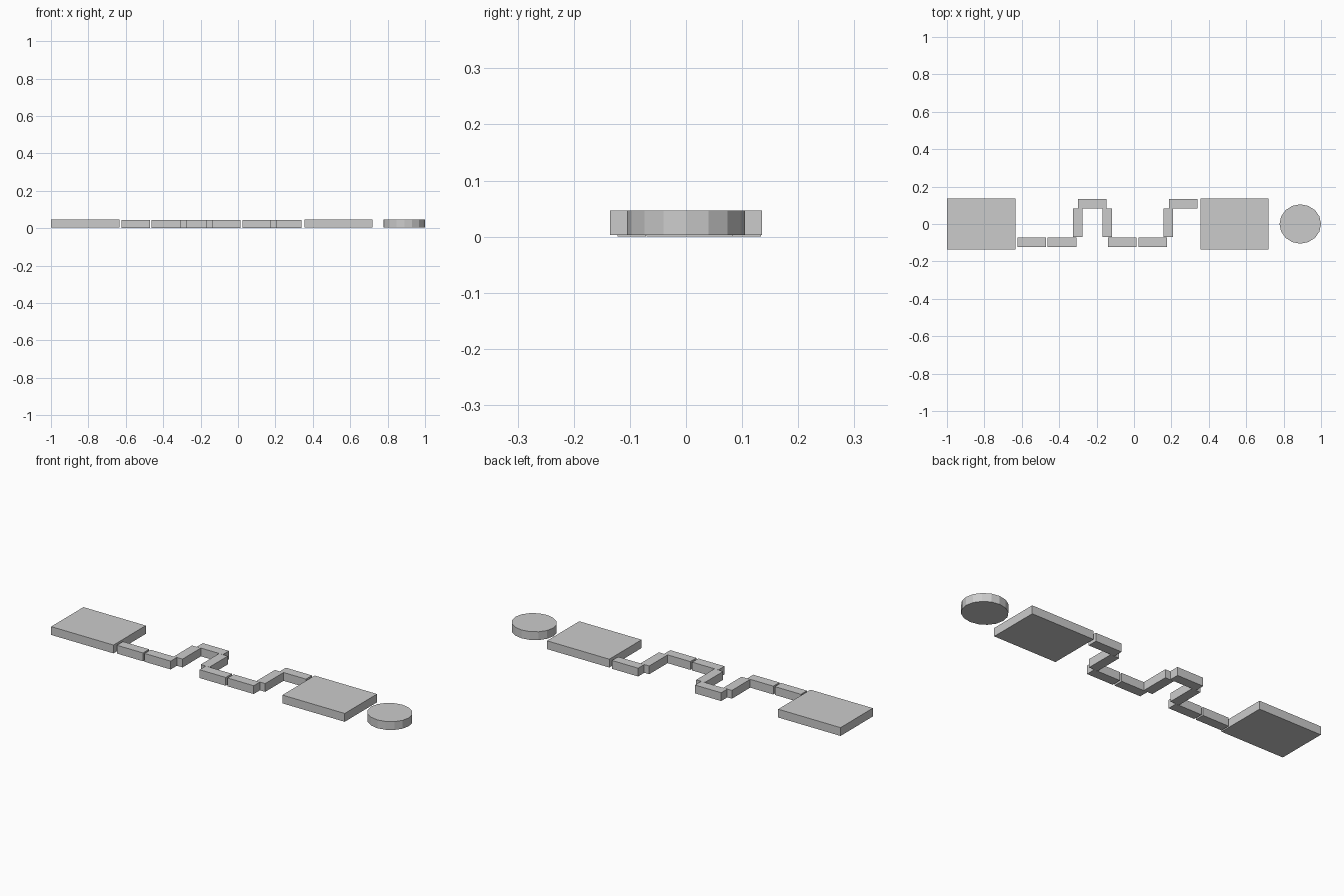
import bpy, bmesh
from mathutils import Matrix

if "Cube" in bpy.data.objects:
    bpy.data.objects.remove(bpy.data.objects["Cube"])


def finish(name, bm):
    mesh = bpy.data.meshes.new(name)
    bm.to_mesh(mesh)
    bm.free()
    obj = bpy.data.objects.new(name, mesh)
    bpy.context.collection.objects.link(obj)
    return obj


def box(name, center, size):
    bm = bmesh.new()
    m = Matrix.Translation(center) @ Matrix.Diagonal((*size, 1))
    bmesh.ops.create_cube(bm, size=1, matrix=m)
    return finish(name, bm)


THICK = 0.044
PATH_Z = THICK / 2            # path tiles sit on the ground
PAD_Z = 0.003 + THICK / 2     # pads and disc sit very slightly higher
LENGTH, WIDTH = 0.153, 0.051
LOW_Y, HIGH_Y = -0.0965, 0.1085

# Large end platforms
for side, x in (("left", -0.817), ("right", 0.537)):
    box(f"{side}_platform", (x, 0, PAD_Z), (0.365, 0.27, THICK))

# Path tiles running lengthwise
for i, (x, y) in enumerate([(-0.547, LOW_Y), (-0.385, LOW_Y), (-0.223, HIGH_Y),
                            (-0.063, LOW_Y), (0.101, LOW_Y), (0.263, HIGH_Y)]):
    box(f"path_tile_{i + 1}", (x, y, PATH_Z), (LENGTH, WIDTH, THICK))

# Path tiles crossing between the low and high rows
for i, x in enumerate((-0.301, -0.143, 0.183)):
    box(f"cross_tile_{i + 1}", (x, (LOW_Y + HIGH_Y) / 2, PATH_Z), (WIDTH, LENGTH, THICK))

# Separate round disc, slightly oval, 16 sides
bm = bmesh.new()
m = Matrix.Translation((0.889, 0, PAD_Z)) @ Matrix.Diagonal((0.111, 0.105, 1, 1))
bmesh.ops.create_cone(bm, cap_ends=True, segments=16, radius1=1, radius2=1,
                      depth=THICK, matrix=m)
finish("round_platform", bm)
